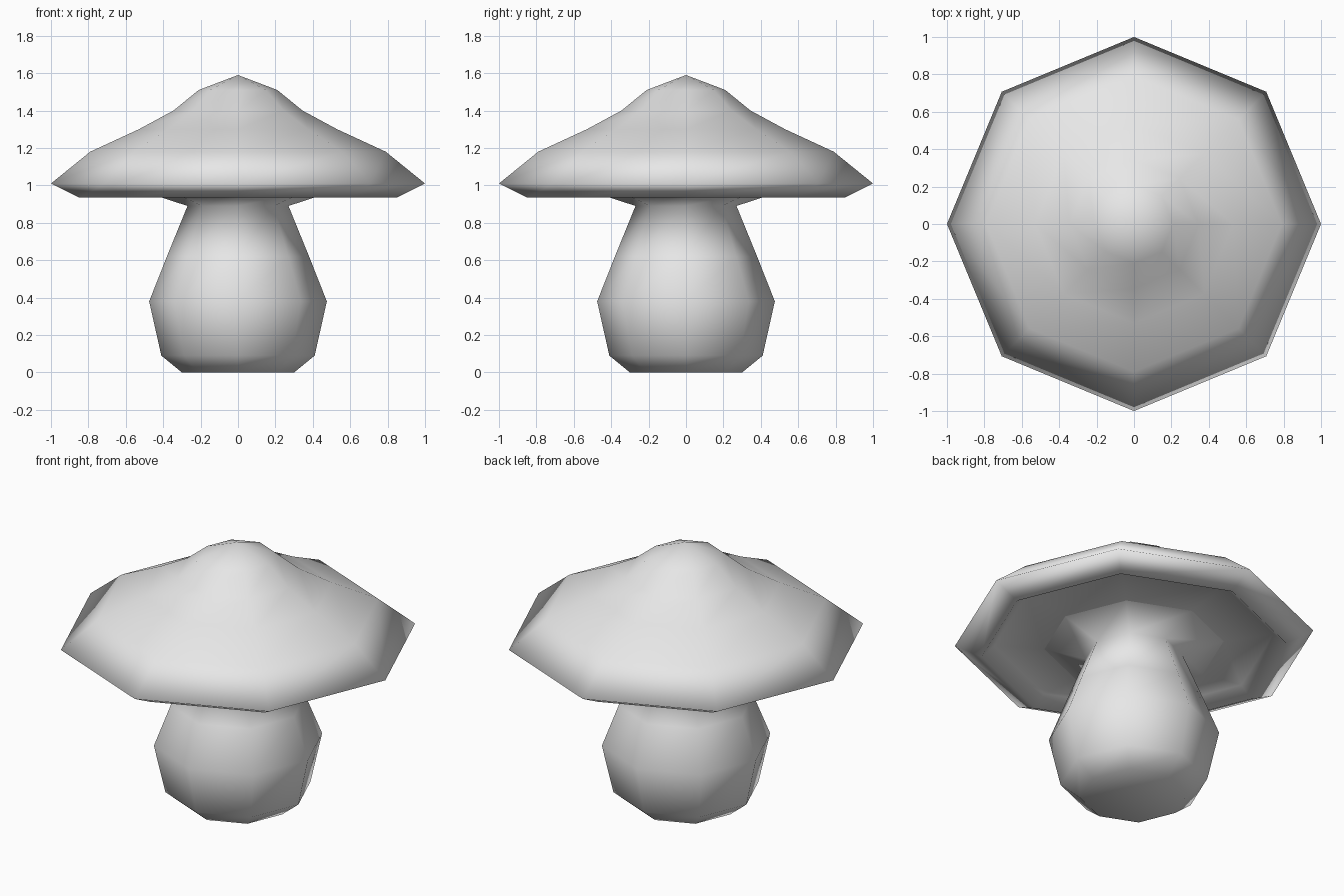
import bpy, bmesh, math

SIDES = 8

cube = bpy.data.objects.get("Cube")
if cube:
    bpy.data.objects.remove(cube, do_unlink=True)

grey = bpy.data.materials.new("light_grey")
grey.use_nodes = True
grey.diffuse_color = (0.8, 0.8, 0.8, 1)
grey.node_tree.nodes["Principled BSDF"].inputs["Base Color"].default_value = (0.8, 0.8, 0.8, 1)


def lathe(name, profile):
    """Turn a (radius, height) profile, listed bottom to top, around z."""
    bm = bmesh.new()
    rings = []
    for r, z in profile:
        if r == 0:
            rings.append([bm.verts.new((0, 0, z))] * SIDES)
            continue
        angles = [2 * math.pi * i / SIDES for i in range(SIDES)]
        rings.append([bm.verts.new((r * math.cos(a), r * math.sin(a), z)) for a in angles])
    for low, high in zip(rings, rings[1:]):
        for i in range(SIDES):
            j = (i + 1) % SIDES
            corners = [low[i], low[j], high[j], high[i]]
            bm.faces.new(list(dict.fromkeys(corners)))
    for face in bm.faces:
        face.smooth = True
    mesh = bpy.data.meshes.new(name)
    bm.to_mesh(mesh)
    bm.free()
    mesh.materials.append(grey)
    obj = bpy.data.objects.new(name, mesh)
    bpy.context.collection.objects.link(obj)
    return obj


# Bulbous stem, flaring out under the cap
lathe("stem", [(0, 0), (0.30, 0), (0.41, 0.09), (0.475, 0.38), (0.38, 0.62),
               (0.27, 0.89), (0.50, 0.965)])

# Wide cap: hollow underside, lip, rim and pointed crown
lathe("cap", [(0.50, 0.965), (0.78, 1.0), (0.85, 0.935), (1.0, 1.01), (0.79, 1.18),
              (0.53, 1.30), (0.345, 1.40), (0.21, 1.51), (0, 1.59)])
